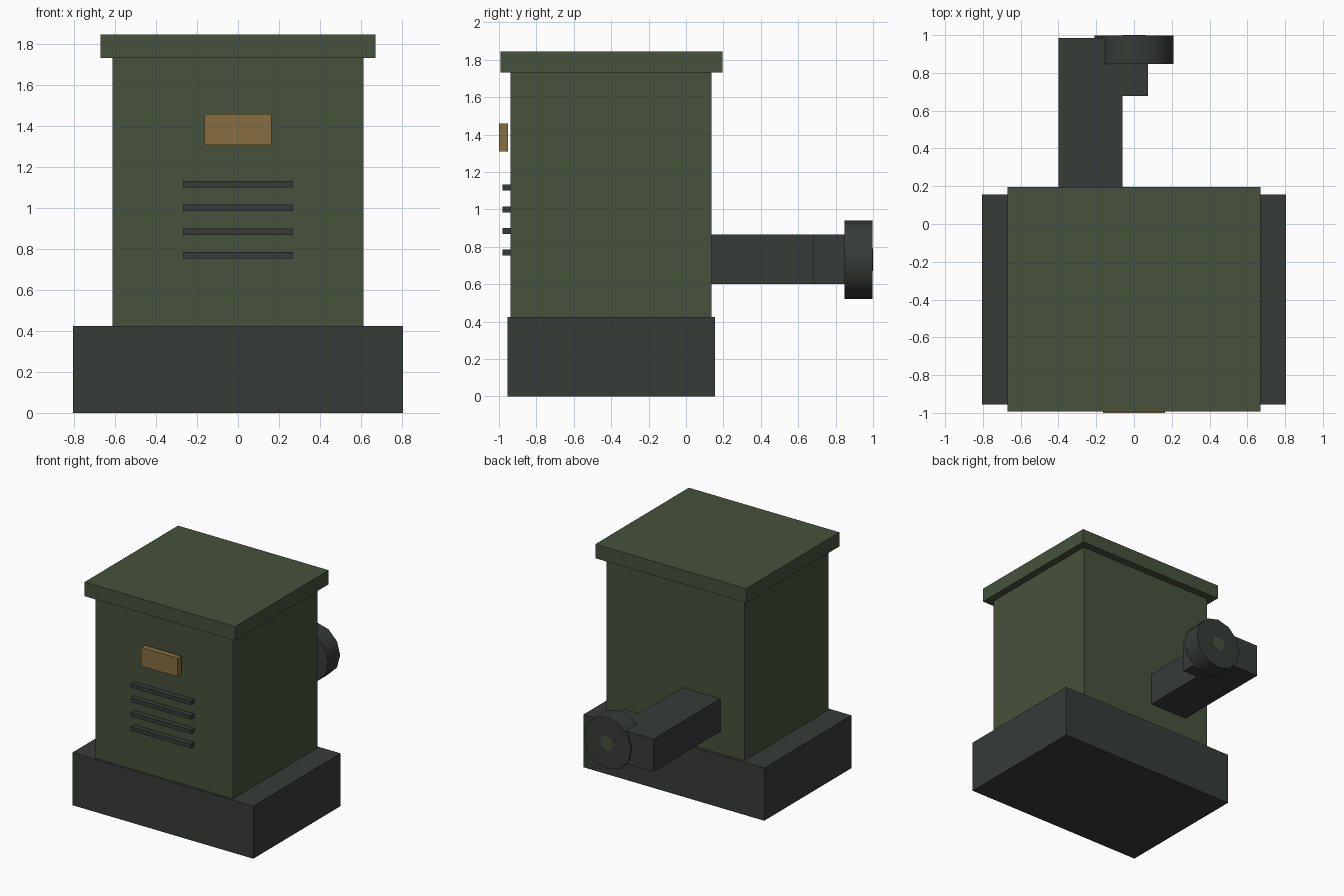
import bpy, math

if "Cube" in bpy.data.objects:
    bpy.data.objects.remove(bpy.data.objects["Cube"])


def material(name, rgb):
    m = bpy.data.materials.new(name)
    m.diffuse_color = (*rgb, 1)
    m.use_nodes = True
    m.node_tree.nodes["Principled BSDF"].inputs["Base Color"].default_value = m.diffuse_color
    return m


olive = material("olive green", (0.063, 0.085, 0.045))
dark = material("dark grey green", (0.038, 0.045, 0.039))
brass = material("dull brass", (0.245, 0.158, 0.053))


def box(name, x, y, z, mat):
    """Box from (min, max) pairs."""
    bpy.ops.mesh.primitive_cube_add(size=1, location=[(a + b) / 2 for a, b in (x, y, z)])
    ob = bpy.context.object
    ob.name = name
    ob.scale = [b - a for a, b in (x, y, z)]
    bpy.ops.object.transform_apply(location=False, rotation=False, scale=True)
    ob.data.materials.append(mat)
    return ob


def disc(name, radius, y, z, sides, mat):
    """Cylinder along y, centred on x = 0."""
    bpy.ops.mesh.primitive_cylinder_add(vertices=sides, radius=radius, depth=y[1] - y[0],
                                        location=(0, sum(y) / 2, z),
                                        rotation=(math.pi / 2, 0, 0))
    ob = bpy.context.object
    ob.name = name
    ob.data.materials.append(mat)
    bpy.ops.object.shade_smooth_by_angle(angle=math.radians(40))
    return ob


# Cabinet
box("base", (-0.805, 0.805), (-0.955, 0.155), (0, 0.423), dark)
box("cabinet_body", (-0.613, 0.613), (-0.937, 0.135), (0.423, 1.732), olive)
box("cabinet_lid", (-0.67, 0.67), (-0.993, 0.195), (1.732, 1.845), olive)

# Front plate and vent slats
box("front_plate", (-0.163, 0.163), (-1.0, -0.953), (1.308, 1.458), brass)
for i in range(4):
    z = 1.116 - 0.1157 * i
    box(f"vent_slat_{i + 1}", (-0.268, 0.268), (-0.981, -0.936), (z - 0.016, z + 0.016), dark)

# Rear duct with side elbow
box("rear_duct", (-0.40, -0.06), (0.13, 0.985), (0.602, 0.865), dark)
box("duct_elbow", (-0.06, 0.075), (0.678, 0.985), (0.602, 0.865), dark)

# Round outlet with its flush centre
disc("outlet_flange", 0.21, (0.848, 0.998), 0.731, 12, dark)
disc("outlet_centre", 0.06, (0.992, 1.0), 0.731, 12, olive)
